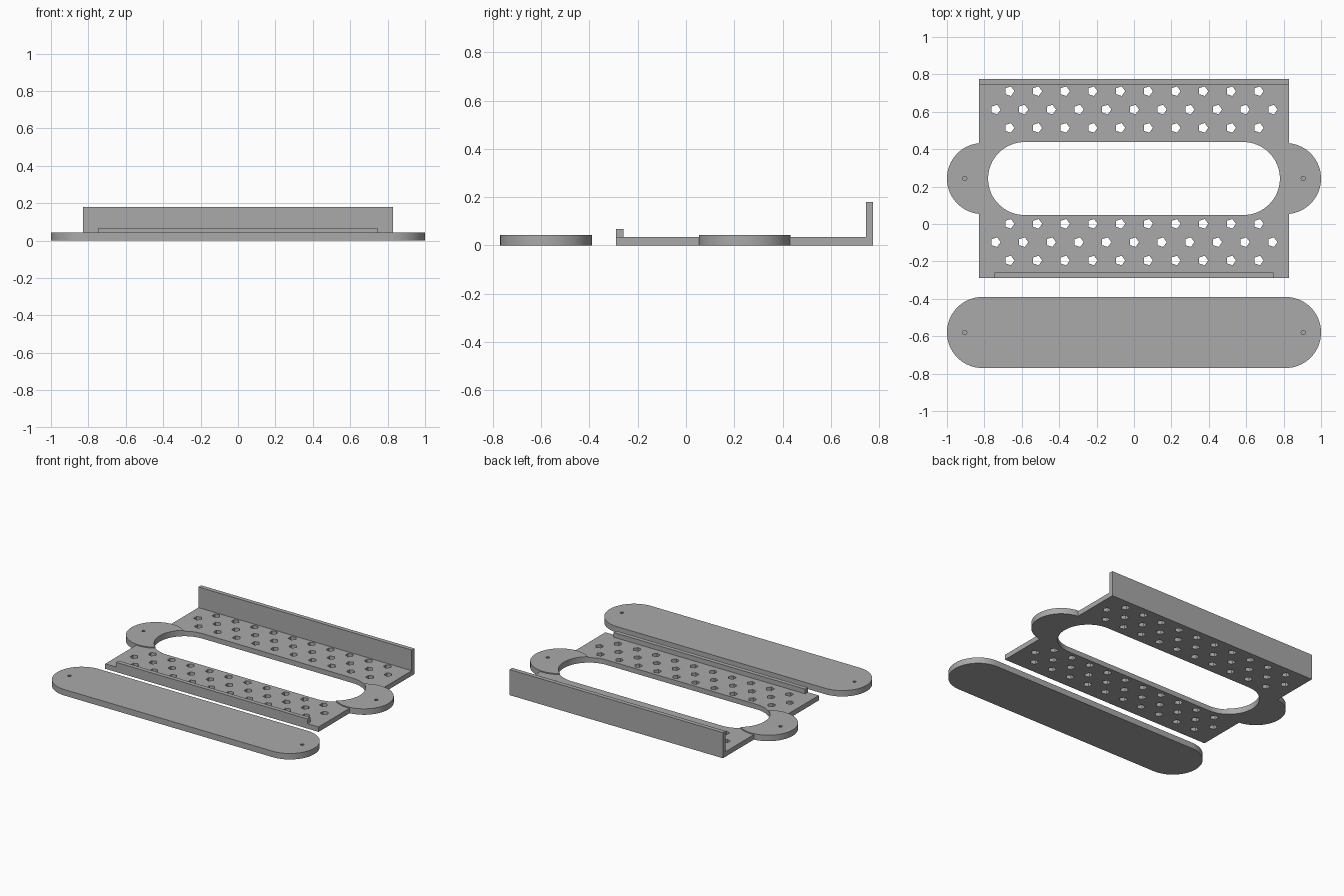
import bpy, bmesh, math

cube = bpy.data.objects.get("Cube")
if cube:
    bpy.data.objects.remove(cube, do_unlink=True)

grey = bpy.data.materials.new("plain grey")
grey.use_nodes = True
colour = (0.4, 0.4, 0.4, 1)
grey.diffuse_color = colour
grey.node_tree.nodes["Principled BSDF"].inputs["Base Color"].default_value = colour


def prism(name, outlines, z0, z1):
    """Extrude one or more closed outlines from z0 up to z1."""
    bm = bmesh.new()
    for outline in outlines:
        low = [bm.verts.new((x, y, z0)) for x, y in outline]
        high = [bm.verts.new((x, y, z1)) for x, y in outline]
        bm.faces.new(low[::-1])
        bm.faces.new(high)
        for i in range(len(low)):
            j = (i + 1) % len(low)
            bm.faces.new((low[i], low[j], high[j], high[i]))
    mesh = bpy.data.meshes.new(name)
    bm.to_mesh(mesh)
    bm.free()
    mesh.materials.append(grey)
    ob = bpy.data.objects.new(name, mesh)
    bpy.context.collection.objects.link(ob)
    return ob


def rect(x, y0, y1):
    return [(-x, y0), (x, y0), (x, y1), (-x, y1)]


def ring(cx, cy, r, n):
    return [(cx + r * math.cos(math.tau * i / n), cy + r * math.sin(math.tau * i / n))
            for i in range(n)]


def stadium(half, cy, r, n=32):
    pts = []
    for side, start in ((1, -math.pi / 2), (-1, math.pi / 2)):
        for i in range(n + 1):
            a = start + math.pi * i / n
            pts.append((side * half + r * math.cos(a), cy + r * math.sin(a)))
    return pts


def combine(ob, tool, operation):
    bpy.context.view_layer.objects.active = ob
    mod = ob.modifiers.new(operation.lower(), 'BOOLEAN')
    mod.operation = operation
    mod.solver = 'EXACT'
    mod.object = tool
    bpy.ops.object.modifier_apply(modifier=mod.name)
    bpy.data.objects.remove(tool, do_unlink=True)


def smooth(ob):
    bpy.ops.object.select_all(action='DESELECT')
    ob.select_set(True)
    bpy.context.view_layer.objects.active = ob
    bpy.ops.object.shade_smooth_by_angle(angle=math.radians(30))


SLOT_Y, COVER_Y, END_X, END_R = 0.243, -0.58, 0.81, 0.19
THICK, SCREW_X = 0.042, 0.905

# Tray plate with back wall, front lip and round mounting ears
tray = prism("perforated_tray", [rect(0.83, -0.29, 0.775)], 0, 0.035)
combine(tray, prism("back_wall", [rect(0.83, 0.745, 0.775)], 0, 0.18), 'UNION')
combine(tray, prism("front_lip", [rect(0.745, -0.29, -0.26)], 0, 0.068), 'UNION')
ears = [ring(s * END_X, SLOT_Y, END_R, 64) for s in (-1, 1)]
combine(tray, prism("mounting_ears", ears, 0, THICK), 'UNION')

# Long central opening
combine(tray, prism("slot_cutter", [stadium(0.585, SLOT_Y, 0.195)], -0.1, 0.3), 'DIFFERENCE')

# Staggered drain holes on both sides of the opening
holes = []
for middle in (0.612, -0.097):
    for row in (-1, 0, 1):
        count = 11 if row == 0 else 10
        for i in range(count):
            x = (i - (count - 1) / 2) * 0.148
            holes.append(ring(x, middle + row * 0.098, 0.027, 5))
combine(tray, prism("drain_cutter", holes, -0.1, 0.1), 'DIFFERENCE')

# Separate cover strip with rounded ends
cover = prism("cover_strip", [stadium(END_X, COVER_Y, END_R)], 0, THICK)

# Blind screw holes in the ears and the cover
for ob, y in ((tray, SLOT_Y), (cover, COVER_Y)):
    screws = [ring(s * SCREW_X, y, 0.012, 10) for s in (-1, 1)]
    combine(ob, prism("screw_cutter", screws, 0.01, 0.1), 'DIFFERENCE')
    smooth(ob)
